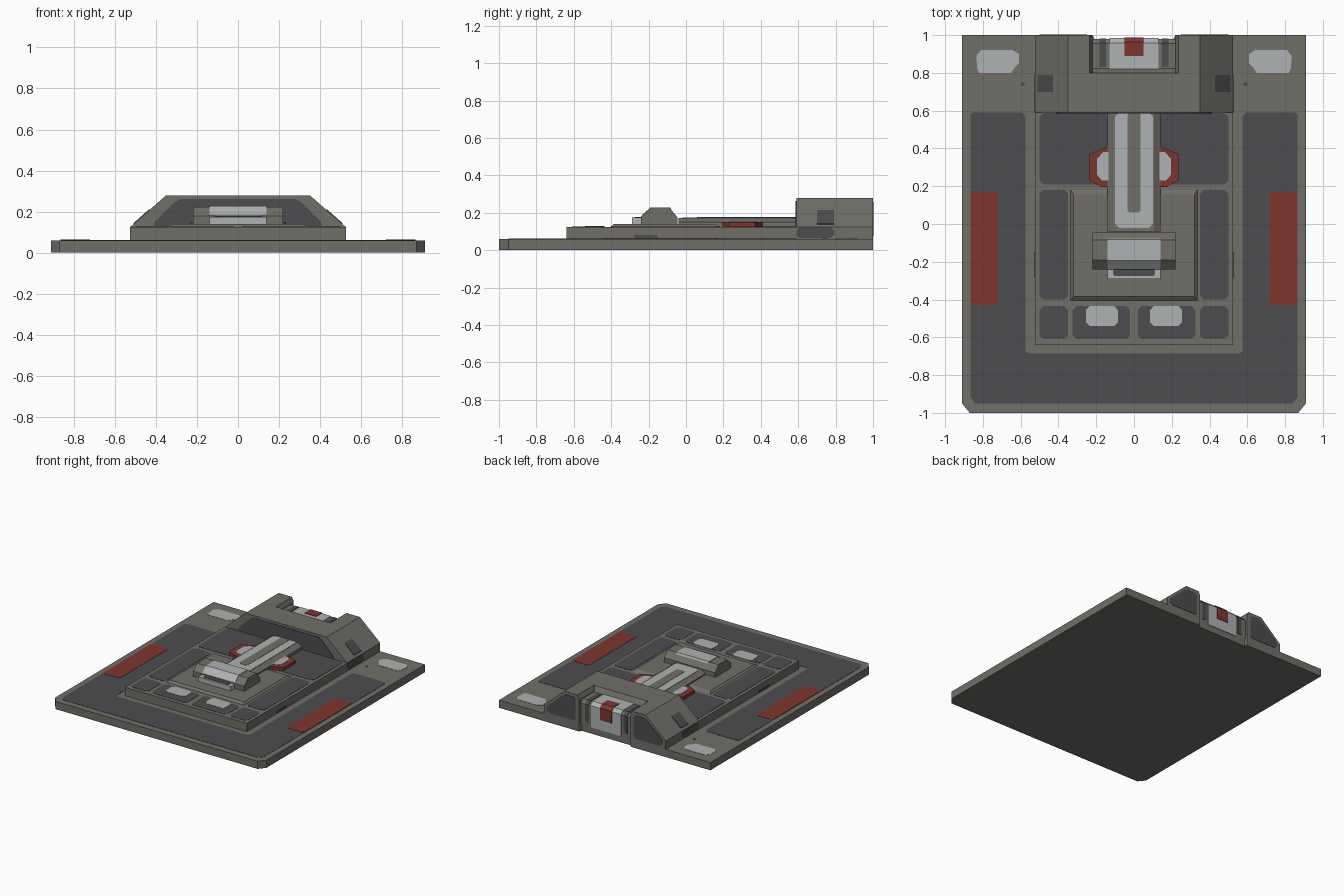
import bpy, bmesh


def material(name, rgb):
    m = bpy.data.materials.new(name)
    m.diffuse_color = (*rgb, 1)
    return m


GREY = material("warm grey", (0.165, 0.157, 0.140))
DARK = material("dark grey", (0.074, 0.072, 0.080))
LIGHT = material("light grey", (0.43, 0.445, 0.445))
RED = material("dull red", (0.21, 0.036, 0.028))

# maps (u, v, depth) to world for each extrusion axis
AXES = {
    "z": lambda u, v, d: (u, v, d),
    "y": lambda u, v, d: (u, d, v),
    "x": lambda u, v, d: (d, u, v),
}


def prism(name, pts, d0, d1, mat, axis="z", top=None):
    """Extrude a profile along an axis; top gives an optional tapered end."""
    bm = bmesh.new()
    a = [bm.verts.new(AXES[axis](u, v, d0)) for u, v in pts]
    b = [bm.verts.new(AXES[axis](u, v, d1)) for u, v in (top or pts)]
    bm.faces.new(a)
    bm.faces.new(b)
    n = len(a)
    for i in range(n):
        bm.faces.new((a[i], a[(i + 1) % n], b[(i + 1) % n], b[i]))
    bmesh.ops.recalc_face_normals(bm, faces=bm.faces)
    me = bpy.data.meshes.new(name)
    bm.to_mesh(me)
    bm.free()
    me.materials.append(mat)
    ob = bpy.data.objects.new(name, me)
    bpy.context.collection.objects.link(ob)
    return ob


def rect(x0, x1, y0, y1, c=0.0):
    """Rectangle with optional cut corners."""
    if not c:
        return [(x0, y0), (x1, y0), (x1, y1), (x0, y1)]
    return [(x0 + c, y0), (x1 - c, y0), (x1, y0 + c), (x1, y1 - c),
            (x1 - c, y1), (x0 + c, y1), (x0, y1 - c), (x0, y0 + c)]


def mirrored(half):
    """Close a half outline (x > 0) with its mirror image."""
    return half + [(-x, y) for x, y in reversed(half)]


def both(name, pts, d0, d1, mat, axis="z"):
    """Left and right copies of one part."""
    for side, s in (("right", 1), ("left", -1)):
        if axis == "x":
            prism(f"{name}_{side}", pts, s * d0, s * d1, mat, axis)
        else:
            prism(f"{name}_{side}", [(s * u, v) for u, v in pts], d0, d1, mat, axis)


# base slab with cut front corners and rear notch
prism("base_slab", mirrored([(0.87, -1), (0.91, -0.95), (0.91, 1), (0.22, 1), (0.21, 0.98)]),
      0, 0.06, GREY)

# dark U-shaped floor panel, red strips and light rear patches
prism("floor_panel", mirrored([(0.84, -0.95), (0.865, -0.92), (0.865, 0.58), (0.85, 0.59),
                               (0.59, 0.59), (0.575, 0.57), (0.575, -0.67), (0.56, -0.685)]),
      0.058, 0.062, DARK)
both("red_strip", rect(0.72, 0.865, -0.43, 0.17, 0.01), 0.06, 0.064, RED)
both("rear_patch", [(0.61, 0.85), (0.63, 0.83), (0.65, 0.80), (0.82, 0.80), (0.83, 0.82),
                    (0.835, 0.89), (0.81, 0.92), (0.64, 0.92), (0.61, 0.90)],
     0.058, 0.062, LIGHT)
both("rear_dot", rect(0.58, 0.60, 0.73, 0.75, 0.005), 0.058, 0.062, DARK)

# raised deck
prism("deck", rect(-0.525, 0.525, -0.64, 0.80), 0.05, 0.125, GREY)
prism("deck_rear_panel", rect(-0.50, 0.50, 0.21, 0.588, 0.02), 0.123, 0.127, DARK)
both("deck_side_panel", rect(0.35, 0.50, -0.40, 0.18, 0.02), 0.123, 0.127, DARK)
both("deck_corner_panel", rect(0.35, 0.50, -0.61, -0.435, 0.02), 0.123, 0.127, DARK)
both("deck_front_panel", rect(0.02, 0.325, -0.61, -0.435, 0.02), 0.123, 0.127, DARK)
both("deck_front_lamp", rect(0.085, 0.255, -0.54, -0.435, 0.02), 0.124, 0.129, LIGHT)
both("deck_side_mark", rect(0.59, 0.79, 0.065, 0.12, 0.015), 0.523, 0.527, DARK, "x")
both("deck_side_spot", rect(-0.28, -0.15, 0.062, 0.08, 0.008), 0.523, 0.527, DARK, "x")

# tapered centre pad
prism("centre_pad", rect(-0.34, 0.34, -0.41, 0.19), 0.12, 0.14, GREY,
      top=rect(-0.32, 0.32, -0.385, 0.155))

# red side lugs with light caps
both("red_lug", [(0.10, 0.195), (0.17, 0.195), (0.235, 0.23), (0.235, 0.37),
                 (0.14, 0.41), (0.10, 0.41)], 0.12, 0.15, RED)
both("lug_cap", [(0.10, 0.23), (0.17, 0.23), (0.195, 0.26), (0.195, 0.345),
                 (0.165, 0.38), (0.10, 0.38)], 0.148, 0.153, LIGHT)

# long central beam with light top strips
prism("beam", mirrored([(0.14, 0.12), (0.14, 0.15), (0.105, 0.173)]), -0.04, 0.60, GREY, "y")
prism("beam_light_top", rect(-0.10, 0.10, -0.02, 0.588, 0.02), 0.172, 0.176, LIGHT)
prism("beam_centre_stripe", rect(-0.035, 0.035, 0.06, 0.588, 0.01), 0.174, 0.178, GREY)

# cross block with sloped faces, light middle and front lip
block = [(-0.24, 0.13), (-0.24, 0.18), (-0.19, 0.223), (-0.085, 0.223), (-0.045, 0.175),
         (-0.045, 0.13)]
prism("cross_block", block, -0.22, 0.22, GREY, "x")
prism("cross_block_light", [(-0.237, 0.187), (-0.192, 0.227), (-0.083, 0.227), (-0.075, 0.21)],
      -0.14, 0.14, LIGHT, "x")
prism("front_lip", rect(-0.14, 0.14, -0.29, -0.23), 0.13, 0.175, LIGHT)
prism("front_lip_slot", rect(-0.11, 0.11, -0.275, -0.238, 0.008), 0.173, 0.178, DARK)

# rear housing: solid front part and two rear cheeks around the notch
prism("housing", mirrored([(0.525, 0.05), (0.525, 0.125), (0.35, 0.28)]), 0.59, 0.80, GREY, "y")
both("housing_cheek", [(0.22, 0.05), (0.525, 0.05), (0.525, 0.125), (0.35, 0.28), (0.235, 0.28),
                       (0.22, 0.25)], 0.80, 1.0, GREY, "y")
prism("housing_front_panel", mirrored([(0.41, 0.13), (0.405, 0.15), (0.31, 0.245),
                                       (0.28, 0.262)]), 0.586, 0.592, DARK, "y")
both("housing_back_panel", [(0.26, 0.075), (0.48, 0.075), (0.50, 0.095), (0.495, 0.125),
                            (0.36, 0.245), (0.335, 0.257), (0.27, 0.257), (0.25, 0.235),
                            (0.25, 0.09)], 0.998, 1.003, DARK, "y")


# dark patches lying on the sloped housing sides
def slope(x, lift):
    return 0.125 + (0.525 - x) * 0.155 / 0.175 + lift


both("housing_slope_patch", [(x, slope(x, l)) for x, l in
                             ((0.43, -0.01), (0.51, -0.01), (0.51, 0.005), (0.43, 0.005))],
     0.70, 0.79, DARK, "y")


# rear insert in the notch, with wrapped strips
def insert_profile(e, y0=0.80, z0=0.0):
    return [(y0, z0), (y0, 0.24 + e), (0.955 + e, 0.24 + e), (0.98 + e, 0.215 + e), (0.98 + e, z0)]


prism("rear_insert", insert_profile(0), -0.22, 0.22, GREY, "x")
prism("rear_insert_lip", [(0.795, 0.22), (0.795, 0.28), (0.80, 0.28), (0.825, 0.235)],
      -0.22, 0.22, GREY, "x")
prism("insert_light_panel", insert_profile(0.004, 0.82, 0.05), -0.13, 0.13, LIGHT, "x")
prism("insert_red_strip", insert_profile(0.008, 0.89, 0.13), -0.05, 0.05, RED, "x")
both("insert_dark_strip", insert_profile(0.003, 0.83, 0.08), 0.148, 0.182, DARK, "x")
